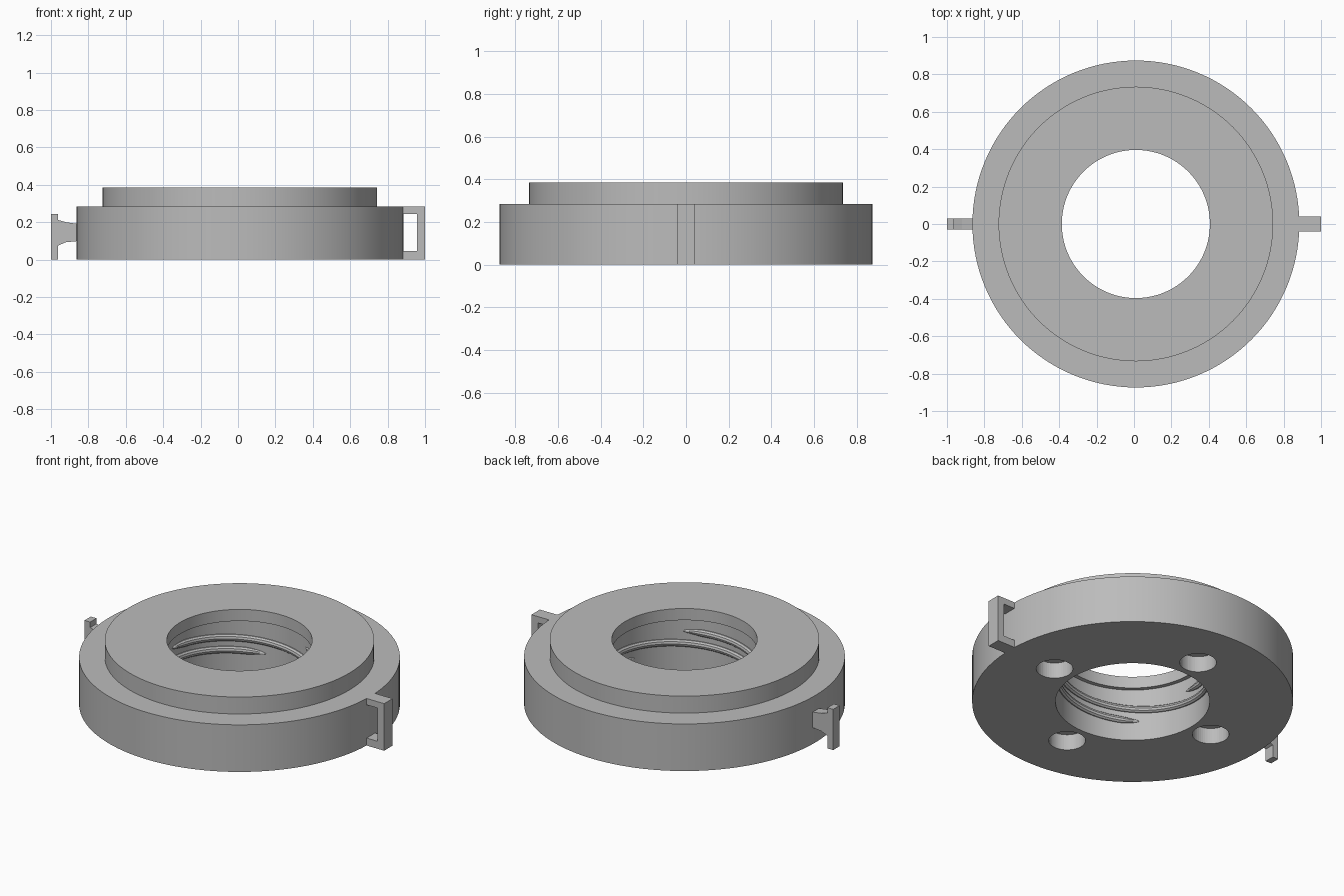
import bpy, bmesh, math
from mathutils import Vector

if "Cube" in bpy.data.objects:
    bpy.data.objects.remove(bpy.data.objects["Cube"])

CX = 0.01          # centre of the round body
BORE = 0.42        # threaded bore radius

grey = bpy.data.materials.new("plain grey")
grey.diffuse_color = (0.5, 0.5, 0.5, 1)
grey.use_nodes = True
grey.node_tree.nodes["Principled BSDF"].inputs["Base Color"].default_value = grey.diffuse_color


def finish(name, bm, smooth=False):
    bmesh.ops.recalc_face_normals(bm, faces=bm.faces[:])
    me = bpy.data.meshes.new(name)
    bm.to_mesh(me)
    bm.free()
    me.materials.append(grey)
    ob = bpy.data.objects.new(name, me)
    bpy.context.collection.objects.link(ob)
    if smooth:
        bpy.ops.object.select_all(action='DESELECT')
        ob.select_set(True)
        bpy.context.view_layer.objects.active = ob
        bpy.ops.object.shade_smooth_by_angle(angle=math.radians(35))
    return ob


def lathe(name, profile, n=128):
    """Revolve a closed (radius, z) profile about the body axis."""
    bm = bmesh.new()
    rings = []
    for i in range(n):
        a = 2 * math.pi * i / n
        rings.append([bm.verts.new((CX + r * math.cos(a), r * math.sin(a), z)) for r, z in profile])
    m = len(profile)
    for i in range(n):
        p, q = rings[i], rings[(i + 1) % n]
        for j in range(m):
            k = (j + 1) % m
            bm.faces.new((p[j], q[j], q[k], p[k]))
    return finish(name, bm, True)


def plate(name, outline, half_width):
    """Extrude an (x, z) outline symmetrically along y."""
    bm = bmesh.new()
    f = bm.faces.new([bm.verts.new((x, -half_width, z)) for x, z in outline])
    ext = bmesh.ops.extrude_face_region(bm, geom=[f])
    verts = [v for v in ext["geom"] if isinstance(v, bmesh.types.BMVert)]
    bmesh.ops.translate(bm, verts=verts, vec=(0, 2 * half_width, 0))
    return finish(name, bm)


# Stepped ring with a narrower lip at the top of the bore
body = lathe("ring_body", [(BORE, 0), (0.874, 0), (0.874, 0.283), (0.734, 0.283),
                           (0.734, 0.385), (0.396, 0.385), (0.396, 0.315), (BORE, 0.315)])

# Four blind holes in the underside
bm = bmesh.new()
for i in range(4):
    a = i * math.pi / 2
    res = bmesh.ops.create_cone(bm, cap_ends=True, segments=48, radius1=0.1, radius2=0.1, depth=0.19)
    bmesh.ops.translate(bm, verts=res["verts"],
                        vec=(CX + 0.555 * math.cos(a), 0.555 * math.sin(a), 0))
cutter = finish("hole_cutter", bm)
cutter.hide_render = True
cutter.hide_viewport = True
mod = body.modifiers.new("holes", 'BOOLEAN')
mod.operation = 'DIFFERENCE'
mod.solver = 'EXACT'
mod.object = cutter


# Three-start thread: rounded ridges with tapered ends
def thread(name, start):
    bm = bmesh.new()
    steps, sides = 80, 10
    rings = []
    for i in range(steps + 1):
        t = i / steps
        a = math.radians(start + 201 * t)
        size = 0.021 * max(0.1, min(1, math.sqrt(min(t, 1 - t) / 0.07)))
        out = Vector((math.cos(a), math.sin(a), 0))
        c = Vector((CX, 0, 0.118 + 0.122 * t)) + out * (BORE + 0.001)
        rings.append([bm.verts.new(c + size * (out * math.cos(b) + Vector((0, 0, math.sin(b)))))
                      for b in (2 * math.pi * j / sides for j in range(sides))])
    for p, q in zip(rings, rings[1:]):
        for j in range(sides):
            k = (j + 1) % sides
            bm.faces.new((p[j], q[j], q[k], p[k]))
    bm.faces.new(rings[0])
    bm.faces.new(rings[-1])
    finish(name, bm, True)


for i in range(3):
    thread(f"thread_ridge_{i + 1}", 105 + 120 * i)

# C-shaped loop on the right
plate("loop_bracket", [(0.87, 0), (1, 0), (1, 0.283), (0.87, 0.283), (0.87, 0.245),
                       (0.957, 0.245), (0.957, 0.045), (0.87, 0.045)], 0.04)

# T-shaped catch on the left, with a flared neck
plate("hook_tab", [(-1, 0), (-0.962, 0), (-0.962, 0.075), (-0.92, 0.093), (-0.85, 0.1),
                   (-0.85, 0.19), (-0.92, 0.2), (-0.962, 0.212), (-0.962, 0.245),
                   (-1, 0.245)], 0.03)
